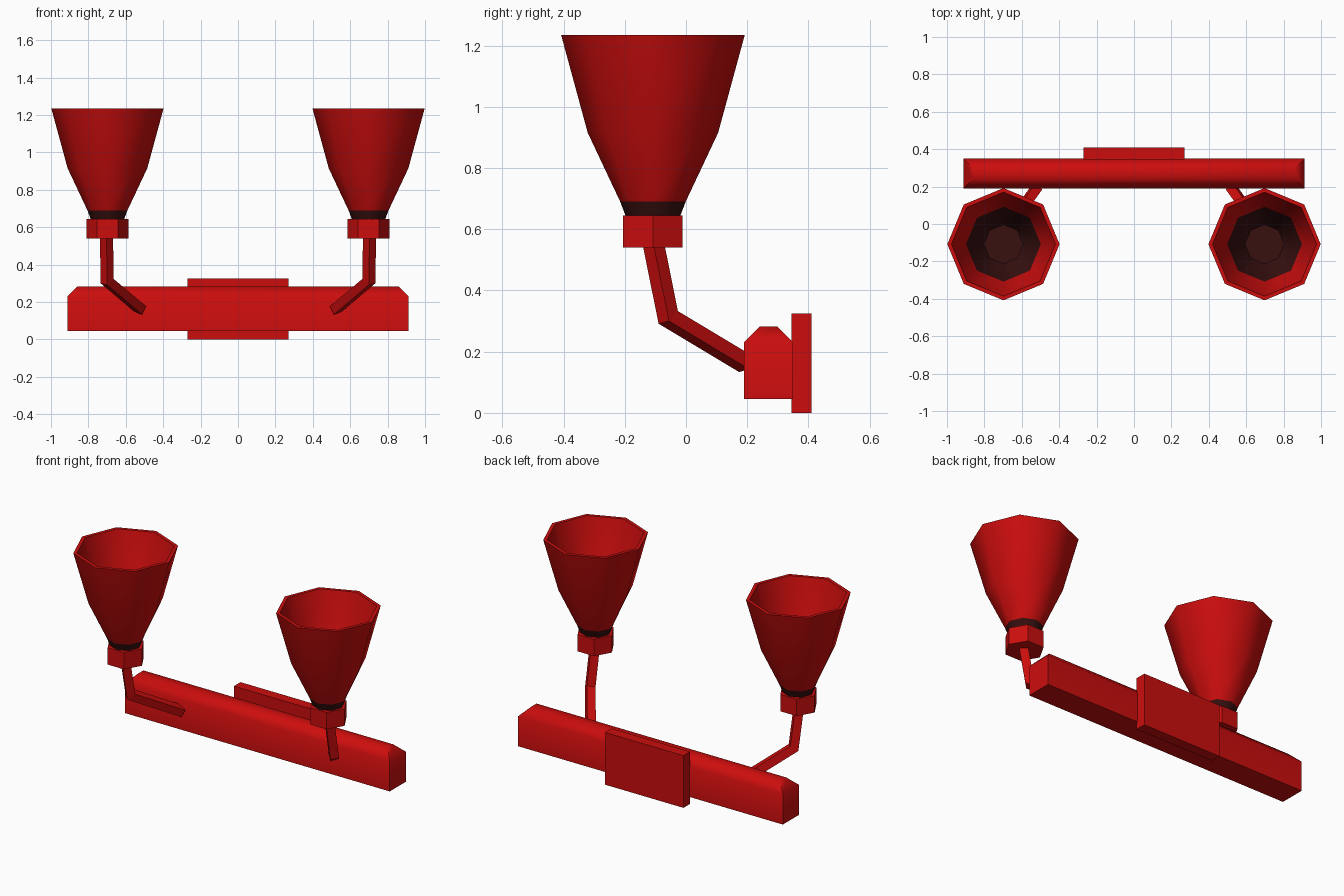
import bpy, bmesh, math
from mathutils import Vector

cube = bpy.data.objects.get("Cube")
if cube:
    bpy.data.objects.remove(cube)


def material(name, color):
    m = bpy.data.materials.new(name)
    m.use_nodes = True
    m.diffuse_color = color
    m.node_tree.nodes["Principled BSDF"].inputs["Base Color"].default_value = color
    return m


RED = material("red", (0.6, 0.004, 0.004, 1))
DARK = material("dark_red", (0.04, 0.005, 0.005, 1))


def finish(bm, name, mats=(RED,), smooth=None, fix=True):
    if fix:
        bmesh.ops.recalc_face_normals(bm, faces=bm.faces)
    me = bpy.data.meshes.new(name)
    bm.to_mesh(me)
    bm.free()
    for m in mats:
        me.materials.append(m)
    ob = bpy.data.objects.new(name, me)
    bpy.context.collection.objects.link(ob)
    if smooth:
        bpy.ops.object.select_all(action="DESELECT")
        ob.select_set(True)
        bpy.context.view_layer.objects.active = ob
        bpy.ops.object.shade_smooth_by_angle(angle=math.radians(smooth))
    return ob


def box(bm, lo, hi):
    verts = bmesh.ops.create_cube(bm, size=1)["verts"]
    for v in verts:
        v.co = [l + (c + 0.5) * (h - l) for l, h, c in zip(lo, hi, v.co)]


def lathe(bm, profile, sides, center):
    """Stack rings of (radius, z, colour of the band below) and cap both ends."""
    rings = []
    for r, z, _ in profile:
        rings.append([bm.verts.new((center[0] + r * math.cos(math.tau * i / sides),
                                    center[1] + r * math.sin(math.tau * i / sides), z))
                      for i in range(sides)])
    for k in range(1, len(rings)):
        a, b = rings[k - 1], rings[k]
        for i in range(sides):
            j = (i + 1) % sides
            bm.faces.new((a[i], a[j], b[j], b[i])).material_index = profile[k][2]
    bm.faces.new(rings[0][::-1])
    bm.faces.new(rings[-1]).material_index = profile[-1][2]


def tube(bm, path, radius):
    """Four-sided tube whose rings are mitred at the bends."""
    pts = [Vector(p) for p in path]
    dirs = [(b - a).normalized() for a, b in zip(pts, pts[1:])]
    first = dirs[0]
    side = first.cross(Vector((0, 1, 0))).normalized()
    up = first.cross(side)
    ring = [pts[0] + radius * (side * math.cos(math.tau * i / 4) + up * math.sin(math.tau * i / 4))
            for i in range(4)]
    rings = [[bm.verts.new(p) for p in ring]]
    for k, d in enumerate(dirs):
        n = d if k == len(dirs) - 1 else (d + dirs[k + 1]).normalized()
        ring = [p + d * ((pts[k + 1] - p).dot(n) / d.dot(n)) for p in ring]
        rings.append([bm.verts.new(p) for p in ring])
    for a, b in zip(rings, rings[1:]):
        for i in range(4):
            j = (i + 1) % 4
            bm.faces.new((a[i], a[j], b[j], b[i]))
    bm.faces.new(rings[0])
    bm.faces.new(rings[-1])


# Wall plate
bm = bmesh.new()
box(bm, (-0.27, 0.345, 0), (0.27, 0.41, 0.325))
finish(bm, "wall_plate")

# Crossbar with its top edges chamfered all round
bm = bmesh.new()
box(bm, (-0.912, 0.19, 0.045), (0.912, 0.35, 0.283))
top = [e for e in bm.edges if all(v.co.z > 0.2 for v in e.verts)]
bmesh.ops.bevel(bm, geom=top, offset=0.052, segments=1, affect="EDGES")
finish(bm, "crossbar", smooth=50)

# Lamps on both sides
for label, s in (("left", 1), ("right", -1)):
    center = (s * 0.698, -0.108)

    # Hollow eight-sided shade
    bm = bmesh.new()
    lathe(bm, [(0.088, 0.64, 0), (0.107, 0.69, 1), (0.213, 0.915, 0), (0.3, 1.235, 0),
               (0.278, 1.235, 0), (0.2, 0.915, 0), (0.105, 0.69, 1)], 8, center)
    finish(bm, label + "_shade", (RED, DARK), smooth=50)

    # Six-sided socket
    bm = bmesh.new()
    lathe(bm, [(0.112, 0.54, 0), (0.112, 0.645, 0)], 6, center)
    finish(bm, label + "_socket")

    # Bent arm
    bm = bmesh.new()
    tube(bm, [(s * 0.703, -0.108, 0.56), (s * 0.7, -0.058, 0.312), (s * 0.52, 0.195, 0.16)], 0.035)
    finish(bm, label + "_arm")
